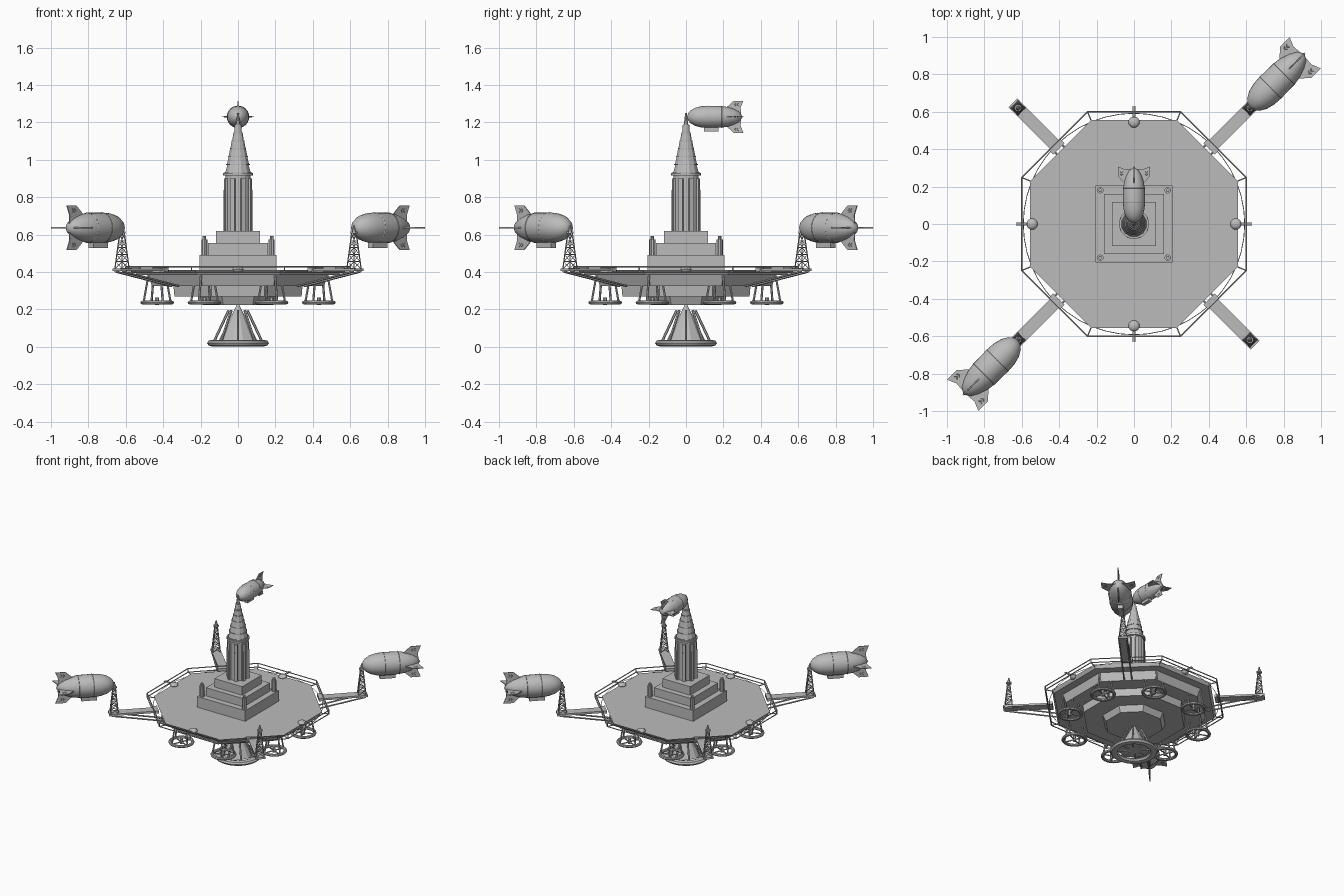
import bpy, bmesh
from math import pi, cos, sin
from mathutils import Vector, Matrix

cube = bpy.data.objects.get("Cube")
if cube:
    bpy.data.objects.remove(cube, do_unlink=True)

grey = bpy.data.materials.new("hull grey")
grey.use_nodes = True
grey.diffuse_color = (0.5, 0.5, 0.5, 1)
grey.node_tree.nodes["Principled BSDF"].inputs["Base Color"].default_value = (0.5, 0.5, 0.5, 1)


def finish(name, bm, place=None, smooth=False):
    if place:
        bm.transform(place)
    bmesh.ops.recalc_face_normals(bm, faces=bm.faces)
    mesh = bpy.data.meshes.new(name)
    bm.to_mesh(mesh)
    bm.free()
    mesh.materials.append(grey)
    obj = bpy.data.objects.new(name, mesh)
    bpy.context.scene.collection.objects.link(obj)
    if smooth:
        bpy.ops.object.select_all(action='DESELECT')
        obj.select_set(True)
        bpy.context.view_layer.objects.active = obj
        bpy.ops.object.shade_smooth_by_angle(angle=0.6)


def prism(bm, n, r0, r1, z0, z1):
    """Upright n-sided prism or frustum with flats facing the axes; radii are to the flats."""
    k = 1 / cos(pi / n)
    m = Matrix.Translation((0, 0, (z0 + z1) / 2)) @ Matrix.Rotation(pi / n, 4, 'Z')
    bmesh.ops.create_cone(bm, cap_ends=True, segments=n, radius1=r0 * k, radius2=r1 * k,
                          depth=z1 - z0, matrix=m)


def rod(bm, a, b, r, n=6):
    a, b = Vector(a), Vector(b)
    d = b - a
    m = Matrix.Translation((a + b) / 2) @ d.to_track_quat('Z', 'Y').to_matrix().to_4x4()
    bmesh.ops.create_cone(bm, cap_ends=True, segments=n, radius1=r, radius2=r,
                          depth=d.length, matrix=m)


def box(bm, centre, size):
    m = Matrix.Translation(centre) @ Matrix.Diagonal((*size, 1))
    bmesh.ops.create_cube(bm, size=1, matrix=m)


def ring(bm, radius, half_w, half_h, z, n=24, m=8):
    """Torus with an elliptical section."""
    rows = []
    for i in range(n):
        t = 2 * pi * i / n
        row = []
        for j in range(m):
            q = 2 * pi * j / m
            r = radius + half_w * cos(q)
            row.append(bm.verts.new((r * cos(t), r * sin(t), z + half_h * sin(q))))
        rows.append(row)
    for i in range(n):
        a, b = rows[i], rows[(i + 1) % n]
        for j in range(m):
            bm.faces.new((a[j], b[j], b[(j + 1) % m], a[(j + 1) % m]))


def turn(angle, radius=0):
    return Matrix.Rotation(angle, 4, 'Z') @ Matrix.Translation((radius, 0, 0))


# Deck and stepped hull underneath
for name, r0, r1, z0, z1 in (("deck", 0.54, 0.555, 0.385, 0.41), ("upper_hull", 0.46, 0.48, 0.325, 0.385),
                             ("middle_hull", 0.34, 0.345, 0.27, 0.325), ("lower_hull", 0.19, 0.21, 0.225, 0.27)):
    bm = bmesh.new()
    prism(bm, 8, r0, r1, z0, z1)
    finish(name, bm)

# Thin round hoop about the deck
bm = bmesh.new()
ring(bm, 0.592, 0.002, 0.002, 0.4, 48, 4)
finish("deck_hoop", bm)

# Octagonal railing with posts and brackets
bm = bmesh.new()
corners = [(0.65 * cos(pi / 8 + k * pi / 4), 0.65 * sin(pi / 8 + k * pi / 4)) for k in range(8)]
for k in range(8):
    (ax, ay), (bx, by) = corners[k], corners[(k + 1) % 8]
    for z in (0.4, 0.428):
        rod(bm, (ax, ay, z), (bx, by, z), 0.004)
    rod(bm, (ax, ay, 0.4), (ax, ay, 0.43), 0.004)
    rod(bm, (ax * 0.9, ay * 0.9, 0.4), (ax, ay, 0.4), 0.004)
finish("railing", bm)

# Stepped square plinth with corner posts
bm = bmesh.new()
for half, z0, z1 in ((0.205, 0.405, 0.492), (0.16, 0.492, 0.555), (0.118, 0.555, 0.62)):
    box(bm, (0, 0, (z0 + z1) / 2), (half * 2, half * 2, z1 - z0))
finish("plinth", bm)
bm = bmesh.new()
for x in (-0.18, 0.18):
    for y in (-0.18, 0.18):
        rod(bm, (x, y, 0.49), (x, y, 0.575), 0.017, 10)
        rod(bm, (x, y, 0.575), (x, y, 0.592), 0.01, 10)
finish("plinth_posts", bm)

# Fluted tower shaft
bm = bmesh.new()
prism(bm, 16, 0.066, 0.066, 0.62, 0.925)
for k in range(8):
    part = bmesh.new()
    box(part, (0.067, 0, 0.76), (0.02, 0.026, 0.28))
    box(part, (0.071, 0, 0.73), (0.02, 0.014, 0.22))
    part.transform(turn(k * pi / 4 + pi / 8))
    tmp = bpy.data.meshes.new("tmp")
    part.to_mesh(tmp)
    part.free()
    bm.from_mesh(tmp)
    bpy.data.meshes.remove(tmp)
prism(bm, 16, 0.079, 0.079, 0.915, 0.93)
finish("tower_shaft", bm)

# Stepped crown and mooring spire
bm = bmesh.new()
tiers = ((0.068, 0.93), (0.06, 0.972), (0.051, 1.014), (0.041, 1.056), (0.031, 1.098), (0.021, 1.14), (0.012, 1.185))
for (r, z), (_, top) in zip(tiers, tiers[1:]):
    prism(bm, 12, r, r * 0.84, z, top)
    prism(bm, 12, r + 0.003, r + 0.003, z, z + 0.006)
prism(bm, 8, 0.013, 0.004, 1.185, 1.25)
finish("tower_crown", bm)

# Main lift engine: broad ring, faceted cone, struts
bm = bmesh.new()
ring(bm, 0.138, 0.027, 0.018, 0.02, 32)
finish("main_engine_ring", bm, smooth=True)
bm = bmesh.new()
prism(bm, 12, 0.105, 0.004, 0.03, 0.23)
finish("main_engine_cone", bm)
bm = bmesh.new()
for k in range(8):
    c, s = cos(k * pi / 4), sin(k * pi / 4)
    rod(bm, (0.13 * c, 0.13 * s, 0.025), (0.05 * c, 0.05 * s, 0.195), 0.007)
    rod(bm, (0.05 * c, 0.05 * s, 0.025), (0.135 * c, 0.135 * s, 0.025), 0.005)
finish("main_engine_struts", bm)

# Eight small lift engines
for k in range(8):
    place = turn(pi / 8 + k * pi / 4, 0.468)
    bm = bmesh.new()
    ring(bm, 0.079, 0.012, 0.01, 0.237)
    finish("lift_ring", bm, place, True)
    bm = bmesh.new()
    for j in range(4):
        c, s = cos(j * pi / 2), sin(j * pi / 2)
        rod(bm, (0.078 * c, 0.078 * s, 0.24), (0.05 * c, 0.05 * s, 0.385), 0.006)
        rod(bm, (0, 0, 0.237), (0.078 * c, 0.078 * s, 0.237), 0.005)
    rod(bm, (0, 0, 0.225), (0, 0, 0.265), 0.012, 8)
    finish("lift_frame", bm, place)

# Four docking arms, each with lower struts and a lattice mast
for k in range(4):
    place = turn(pi / 4 + k * pi / 2)
    bm = bmesh.new()
    box(bm, (0.75, 0, 0.412), (0.33, 0.066, 0.014))
    box(bm, (0.585, 0, 0.414), (0.035, 0.085, 0.02))
    for y in (-0.027, 0.027):
        rod(bm, (0.9, y, 0.403), (0.475, y, 0.325), 0.006)
    finish("docking_arm", bm, place)
    bm = bmesh.new()
    levels = 5
    for i in range(levels):
        z0, z1 = 0.418 + 0.038 * i, 0.418 + 0.038 * (i + 1)
        w0, w1 = 0.027 - 0.0036 * i, 0.027 - 0.0036 * (i + 1)
        signs = ((1, 1), (-1, 1), (-1, -1), (1, -1))
        for (ax, ay), (bx, by) in zip(signs, signs[1:] + signs[:1]):
            rod(bm, (ax * w0, ay * w0, z0), (ax * w1, ay * w1, z1), 0.003, 4)
            rod(bm, (ax * w0, ay * w0, z0), (bx * w1, by * w1, z1), 0.002, 4)
            rod(bm, (bx * w0, by * w0, z0), (ax * w1, ay * w1, z1), 0.002, 4)
            rod(bm, (ax * w1, ay * w1, z1), (bx * w1, by * w1, z1), 0.002, 4)
    prism(bm, 8, 0.018, 0.018, 0.606, 0.616)
    prism(bm, 8, 0.012, 0.004, 0.616, 0.65)
    finish("mooring_mast", bm, turn(pi / 4 + k * pi / 2, 0.877))

# Domed twin-barrel turrets on the deck edge
for k in range(4):
    bm = bmesh.new()
    bmesh.ops.create_uvsphere(bm, u_segments=16, v_segments=8, radius=0.03,
                              matrix=Matrix.Translation((0, 0, 0.413)) @ Matrix.Diagonal((1, 1, 0.6, 1)))
    for y in (-0.006, 0.006):
        rod(bm, (0.02, y, 0.42), (0.085, y, 0.42), 0.003)
    finish("turret", bm, turn(k * pi / 2, 0.545), True)

# Airships, built nose first along +x at unit length
PROFILE = ((0.02, 0.06), (0.06, 0.11), (0.14, 0.158), (0.25, 0.187), (0.37, 0.195), (0.6, 0.192),
           (0.72, 0.175), (0.84, 0.135), (0.93, 0.085))
FIN = ((0.68, 0.15), (0.83, 0.284), (1, 0.284), (0.95, 0.16), (0.96, 0.04), (0.85, 0.04))


def airship(position, heading, length):
    place = Matrix.Translation(position) @ Matrix.Rotation(heading, 4, 'Z') @ Matrix.Scale(length, 4)
    bm = bmesh.new()
    pts = [bm.verts.new((s, 0, r)) for s, r in ((0, 0),) + PROFILE + ((0.99, 0),)]
    edges = [bm.edges.new(p) for p in zip(pts, pts[1:])]
    bmesh.ops.spin(bm, geom=pts + edges, cent=(0, 0, 0), axis=(1, 0, 0), angle=2 * pi, steps=24)
    bmesh.ops.remove_doubles(bm, verts=bm.verts, dist=0.001)
    finish("airship_envelope", bm, place, True)
    # Seam bands
    bm = bmesh.new()
    for r, s in ((0.195, 0.37), (0.192, 0.62)):
        ring(bm, r, 0.004, 0.006, s, 24, 4)
    finish("airship_bands", bm, place @ Matrix.Rotation(pi / 2, 4, 'Y'))
    # Four tail fins with raised chevrons
    bm = bmesh.new()
    for k in range(4):
        part = Matrix.Rotation(k * pi / 2, 4, 'X')
        face = bm.faces.new([bm.verts.new(part @ Vector((s, -0.007, r))) for s, r in FIN])
        out = bmesh.ops.extrude_face_region(bm, geom=[face])
        moved = [v for v in out["geom"] if isinstance(v, bmesh.types.BMVert)]
        bmesh.ops.translate(bm, verts=moved, vec=part @ Vector((0, 0.014, 0)))
        for y in (-0.007, 0.007):
            for s in (0.87, 0.91):
                for r in (0.195, 0.245):
                    rod(bm, part @ Vector((s - 0.025, y, 0.22)), part @ Vector((s, y, r)), 0.004, 4)
    finish("airship_fins", bm, place)
    # Gondola
    bm = bmesh.new()
    box(bm, (0.43, 0, -0.215), (0.26, 0.09, 0.085))
    finish("airship_gondola", bm, place)


airship((0.62, 0.62, 0.637), pi / 4, 0.418)
airship((-0.62, -0.62, 0.637), -3 * pi / 4, 0.418)
airship((0, 0.005, 1.23), pi / 2, 0.302)
